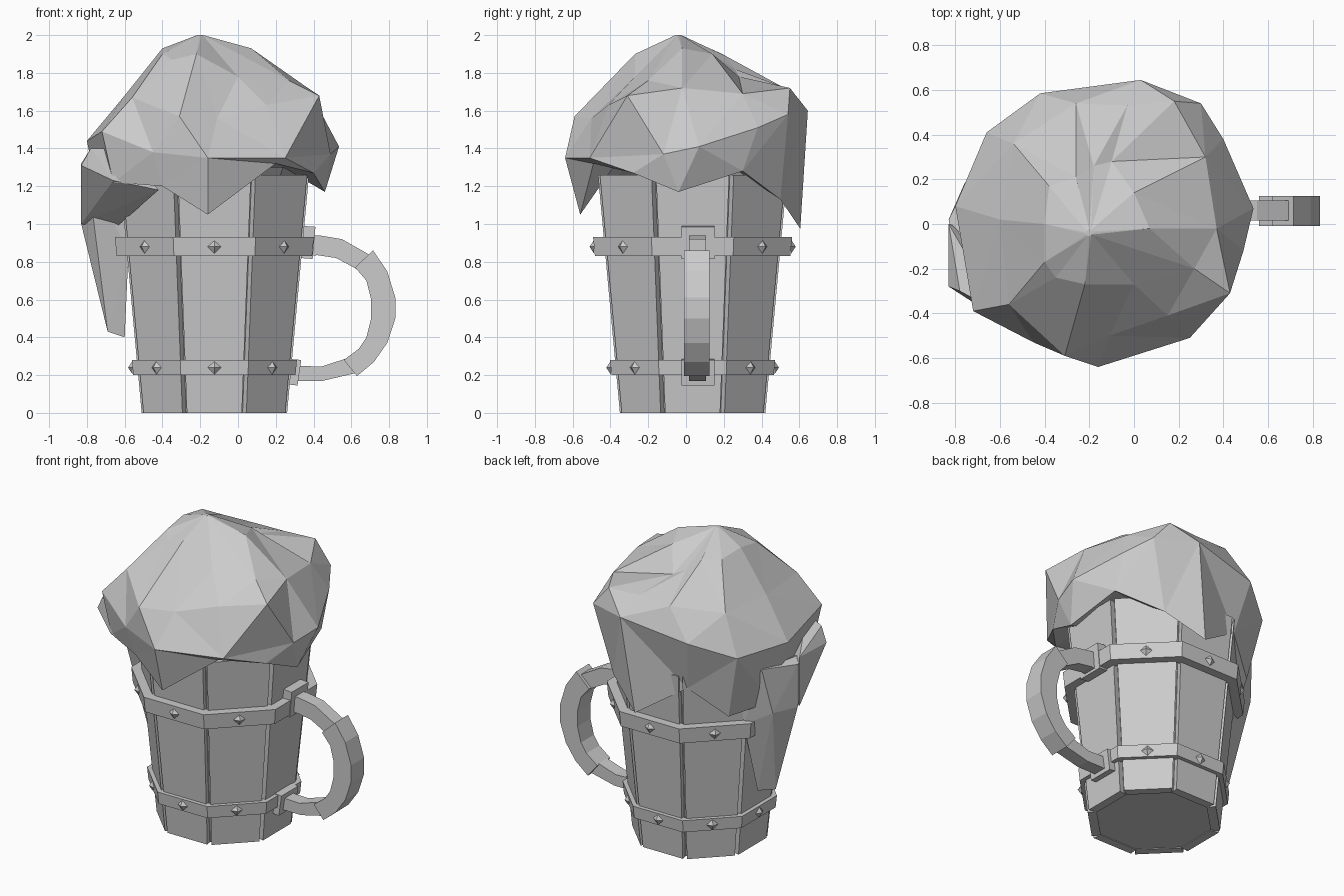
import bpy, bmesh
from math import sin, cos, tan, pi

default_cube = bpy.data.objects.get("Cube")
if default_cube:
    bpy.data.objects.remove(default_cube, do_unlink=True)

# One plain material
grey = bpy.data.materials.new("plain_grey")
grey.use_nodes = True
COLOUR = (0.6, 0.6, 0.6, 1)
grey.diffuse_color = COLOUR
grey.node_tree.nodes["Principled BSDF"].inputs["Base Color"].default_value = COLOUR

CENTRE_X, CENTRE_Y = -0.125, 0.035
SIDES = 8
RIM_HEIGHT = 1.26


def finish(name, bm):
    bmesh.ops.recalc_face_normals(bm, faces=bm.faces)
    mesh = bpy.data.meshes.new(name)
    bm.to_mesh(mesh)
    bm.free()
    mesh.materials.append(grey)
    obj = bpy.data.objects.new(name, mesh)
    bpy.context.collection.objects.link(obj)
    return obj


def loft(name, rings, closed=False, triangles=False):
    """Skin a list of equal point loops; cap the ends or join last to first."""
    bm = bmesh.new()
    loops = [[bm.verts.new(p) for p in ring] for ring in rings]
    pairs = list(zip(loops, loops[1:]))
    if closed:
        pairs.append((loops[-1], loops[0]))
    else:
        bm.faces.new(loops[0])
        bm.faces.new(loops[-1])
    for low, high in pairs:
        count = len(low)
        for i in range(count):
            j = (i + 1) % count
            bm.faces.new((low[i], low[j], high[j], high[i]))
    if triangles:
        bmesh.ops.triangulate(bm, faces=bm.faces, quad_method="SHORT_EDGE")
    return finish(name, bm)


def wall(z):
    """Distance from the barrel axis to the flat of a stave at height z."""
    return 0.385 + 0.092 * z


def octagon(apothem, z):
    radius = apothem / cos(pi / SIDES)
    turns = [(i + 0.5) * 2 * pi / SIDES for i in range(SIDES)]
    return [(CENTRE_X + radius * cos(t), CENTRE_Y + radius * sin(t), z) for t in turns]


def on_side(turn, out, across, z):
    """Point given by outward and sideways distance from one barrel side."""
    return (CENTRE_X + out * cos(turn) - across * sin(turn),
            CENTRE_Y + out * sin(turn) + across * cos(turn), z)


# Barrel core and staves
INSET = 0.035
loft("barrel_core", [octagon(wall(z) - INSET, z) for z in (0.005, RIM_HEIGHT)])
for side in range(SIDES):
    turn = side * 2 * pi / SIDES
    rings = []
    for z in (0, RIM_HEIGHT):
        out = wall(z)
        half = out * tan(pi / SIDES) - 0.014
        back = out - INSET - 0.02
        rings.append([on_side(turn, out, -half, z), on_side(turn, out, half, z),
                      on_side(turn, back, half - 0.01, z), on_side(turn, back, 0.01 - half, z)])
    loft(f"stave_{side}", rings)

# Hoops with pointed studs
for name, low, high, bulge in (("lower", 0.2, 0.28, 0.026), ("upper", 0.83, 0.93, 0.056)):
    loft(f"{name}_hoop", [octagon(wall(low) - 0.02, low), octagon(wall(low) + bulge, low),
                          octagon(wall(high) + bulge, high), octagon(wall(high) - 0.02, high)],
         closed=True)
    middle = (low + high) / 2
    face = wall(middle) + bulge
    for side in range(1, SIDES):  # the handle bracket covers side zero
        turn = side * 2 * pi / SIDES
        bm = bmesh.new()
        size = 0.036
        corners = [bm.verts.new(on_side(turn, face, a * size, middle + b * size))
                   for a, b in ((-1, 0), (0, -1), (1, 0), (0, 1))]
        tip = bm.verts.new(on_side(turn, face + 0.024, 0, middle))
        bm.faces.new(corners)
        for i in range(4):
            bm.faces.new((corners[i], corners[i - 1], tip))
        finish(f"{name}_stud_{side}", bm)


# Handle: each part is a strip of outer and inner points given a thickness in y
def strip(name, pairs, y_low, y_high):
    loft(name, [[(ox, y_low, oz), (ox, y_high, oz), (ix, y_high, iz), (ix, y_low, iz)]
                for (ox, oz), (ix, iz) in pairs])


strip("handle_upper_arm", [((0.38, 0.94), (0.38, 0.83)), ((0.43, 0.94), (0.42, 0.835)),
                           ((0.55, 0.92), (0.52, 0.82)), ((0.7, 0.835), (0.64, 0.755))], 0.015, 0.105)
strip("handle_lower_arm", [((0.30, 0.17), (0.30, 0.25)), ((0.45, 0.17), (0.44, 0.245)),
                           ((0.62, 0.21), (0.58, 0.29))], 0.015, 0.105)
strip("handle_grip", [((0.715, 0.86), (0.62, 0.77)), ((0.79, 0.75), (0.68, 0.7)),
                      ((0.833, 0.61), (0.705, 0.6)), ((0.833, 0.5), (0.705, 0.5)),
                      ((0.79, 0.37), (0.68, 0.4)), ((0.72, 0.27), (0.64, 0.34)),
                      ((0.63, 0.195), (0.56, 0.28))], -0.01, 0.125)
strip("upper_bracket", [((0.41, 0.985), (0.395, 0.815)), ((0.34, 0.99), (0.33, 0.82))], -0.025, 0.15)
strip("lower_bracket", [((0.335, 0.28), (0.315, 0.145)), ((0.28, 0.285), (0.27, 0.15))], -0.025, 0.15)


# Foam: irregular loops from the hanging edge up, each starting on the handle side
def round_loop(x, y, z, radius):
    return [(x + radius * cos(i * pi / 6), y + radius * sin(i * pi / 6), z) for i in range(12)]


skirt = [(.46, -.04, 1.17), (.4, .3, 1.28), (.18, .5, 1.13), (-.05, .605, .975),
         (-.36, .5, 1.18), (-.57, .37, 1.0), (-.72, .14, 1.05), (-.66, -.38, 1.22),
         (-.4, -.5, 1.2), (-.16, -.56, 1.05), (.2, -.49, 1.32), (.4, -.28, 1.27)]
belly = [(.535, .07, 1.41), (.4, .38, 1.51), (.3, .54, 1.58), (.03, .645, 1.6),
         (-.42, .585, 1.52), (-.66, .41, 1.42), (-.8, .08, 1.44), (-.72, -.39, 1.49),
         (-.45, -.53, 1.38), (-.16, -.64, 1.35), (.25, -.51, 1.35), (.49, -.12, 1.37)]
shoulder = [(.37, -.02, 1.72), (.32, .3, 1.69), (.18, .55, 1.72), (-.03, .53, 1.72),
            (-.26, .54, 1.71), (-.54, .36, 1.67), (-.6, .02, 1.68), (-.56, -.36, 1.67),
            (-.31, -.59, 1.57), (-.11, -.5, 1.56), (.15, -.41, 1.63), (.43, -.31, 1.68)]
crown = [(.07, -.02, 1.93), (0, .14, 1.9), (-.1, .28, 1.78), (-.18, .26, 1.82),
         (-.26, .21, 1.89), (-.38, .17, 1.91), (-.4, 0, 1.93), (-.4, -.17, 1.9),
         (-.35, -.24, 1.87), (-.22, -.27, 1.9), (0, -.27, 1.78), (.27, -.2, 1.76)]
loft("foam_head", [round_loop(CENTRE_X, CENTRE_Y, 1.3, 0.42), skirt, belly, shoulder, crown,
                   round_loop(-0.2, -0.04, 2.0, 0.015)], triangles=True)


# Foam running down the side away from the handle
def hull(name, points):
    bm = bmesh.new()
    for p in points:
        bm.verts.new(p)
    bmesh.ops.convex_hull(bm, input=bm.verts)
    loose = [v for v in bm.verts if not v.link_faces]
    bmesh.ops.delete(bm, geom=loose, context="VERTS")
    finish(name, bm)


hull("foam_drip", [(-0.8, -0.14, 1.3), (-0.83, 0.02, 1.28), (-0.72, 0.24, 1.3), (-0.58, 0.26, 1.2),
                   (-0.6, -0.12, 1.2), (-0.83, 0.02, 1.0), (-0.76, 0.18, 1.0), (-0.59, 0.24, 0.9),
                   (-0.69, 0.05, 0.43), (-0.6, 0.04, 0.4), (-0.6, 0.11, 0.42), (-0.58, -0.08, 0.85)])
hull("foam_side_lobe", [(-0.83, -0.28, 1.31), (-0.78, -0.3, 1.4), (-0.66, -0.39, 1.23),
                        (-0.42, -0.46, 1.18), (-0.55, -0.2, 1.15), (-0.83, 0, 1.32),
                        (-0.83, 0, 1.0), (-0.66, -0.05, 0.97), (-0.6, -0.4, 1.4)])
